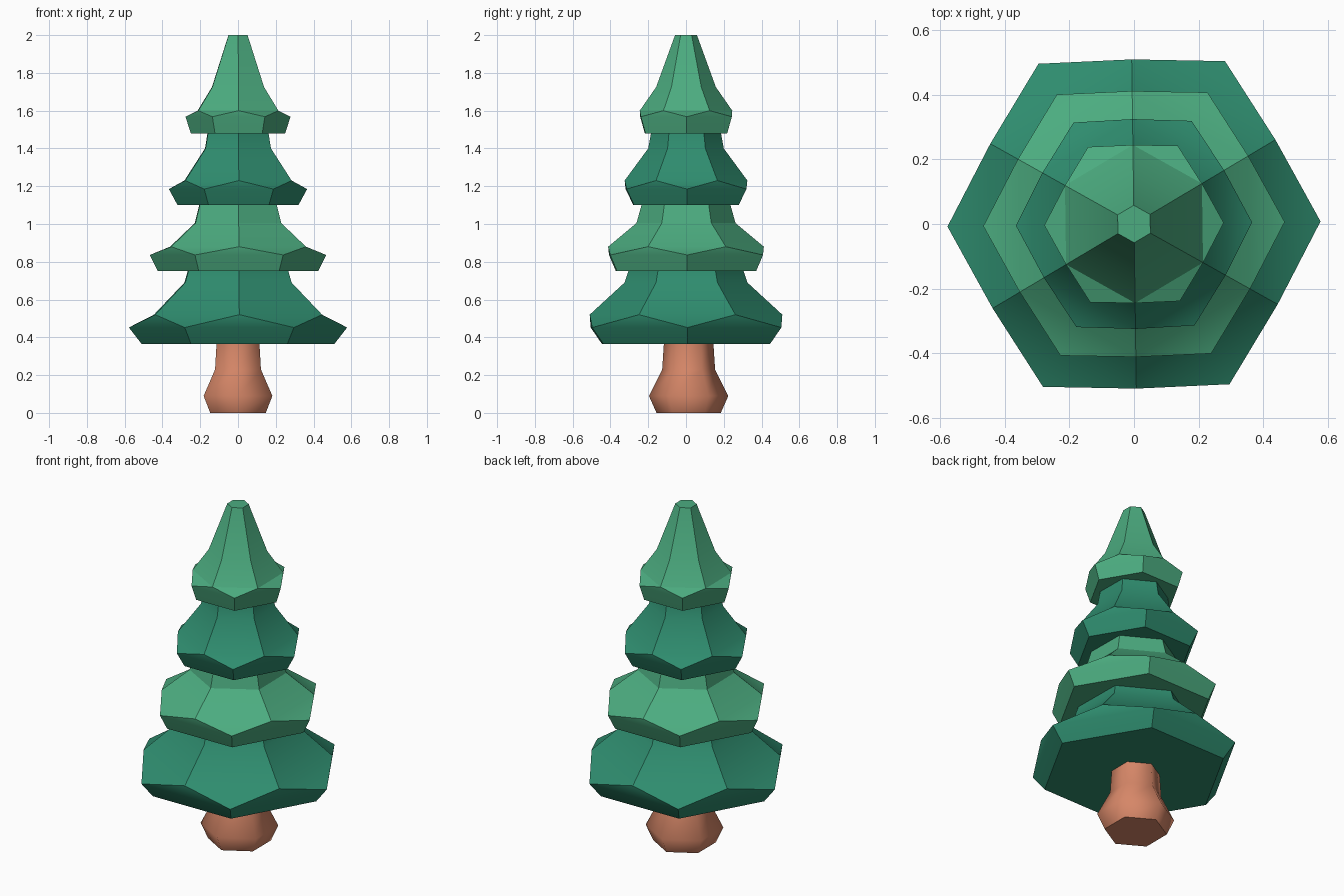
import bpy, bmesh, math

if "Cube" in bpy.data.objects:
    bpy.data.objects.remove(bpy.data.objects["Cube"])


def material(name, rgb):
    m = bpy.data.materials.new(name)
    m.diffuse_color = (*rgb, 1)
    m.use_nodes = True
    m.node_tree.nodes["Principled BSDF"].inputs["Base Color"].default_value = m.diffuse_color
    return m


DARK = material("dark green", (0.028, 0.265, 0.158))
LIGHT = material("light green", (0.072, 0.415, 0.216))
BROWN = material("bark brown", (0.67, 0.24, 0.137))


def finish(name, bm, mat, angle):
    bmesh.ops.recalc_face_normals(bm, faces=bm.faces)
    me = bpy.data.meshes.new(name)
    bm.to_mesh(me)
    bm.free()
    me.materials.append(mat)
    ob = bpy.data.objects.new(name, me)
    bpy.context.collection.objects.link(ob)
    bpy.ops.object.select_all(action='DESELECT')
    ob.select_set(True)
    bpy.context.view_layer.objects.active = ob
    bpy.ops.object.shade_smooth_by_angle(angle=math.radians(angle))
    return ob


def hex_ring(bm, r, z, start, cy=0.0):
    pts = [math.radians(start + 60 * k) for k in range(6)]
    return [bm.verts.new((r * math.cos(a), cy + r * math.sin(a), z)) for a in pts]


def bridge(bm, a, b):
    for k in range(6):
        n = (k + 1) % 6
        bm.faces.new((a[k], a[n], b[n], b[k]))


def tier(name, mat, bottom, corner, middle, waist, top):
    """Each argument is (radius, z); the rim zigzags between corner and middle points."""
    bm = bmesh.new()
    turn = 0.8
    base, rim = (hex_ring(bm, *p, turn) for p in (bottom, corner))
    mid, upper, tip = (hex_ring(bm, *p, 30 + turn) for p in (middle, waist, top))
    bridge(bm, base, rim)
    bridge(bm, mid, upper)
    bridge(bm, upper, tip)
    for k in range(6):
        n = (k + 1) % 6
        bm.faces.new((rim[k], rim[n], mid[k]))
        bm.faces.new((mid[k], rim[n], mid[n]))
    bm.faces.new(base)
    bm.faces.new(tip)
    finish(name, bm, mat, 32)


# Foliage, from the lowest tier to the tip
tier("foliage_lowest", DARK, (.51, .365), (.578, .452), (.51, .52), (.325, .69), (.305, .752))
tier("foliage_lower", LIGHT, (.425, .75), (.467, .836), (.412, .88), (.262, 1.005), (.235, 1.102))
tier("foliage_upper", DARK, (.32, 1.10), (.366, 1.185), (.325, 1.23), (.20, 1.40), (.185, 1.482))
tier("foliage_tip", LIGHT, (.25, 1.48), (.278, 1.568), (.245, 1.60), (.158, 1.725), (.058, 2.0))

# Trunk with a swollen foot
bm = bmesh.new()
rings = [hex_ring(bm, r, z, 30, 0.014)
         for r, z in ((.17, 0), (.21, .09), (.14, .23), (.131, .37))]
for a, b in zip(rings, rings[1:]):
    bridge(bm, a, b)
bm.faces.new(rings[0])
bm.faces.new(rings[-1])
finish("trunk", bm, BROWN, 62)
